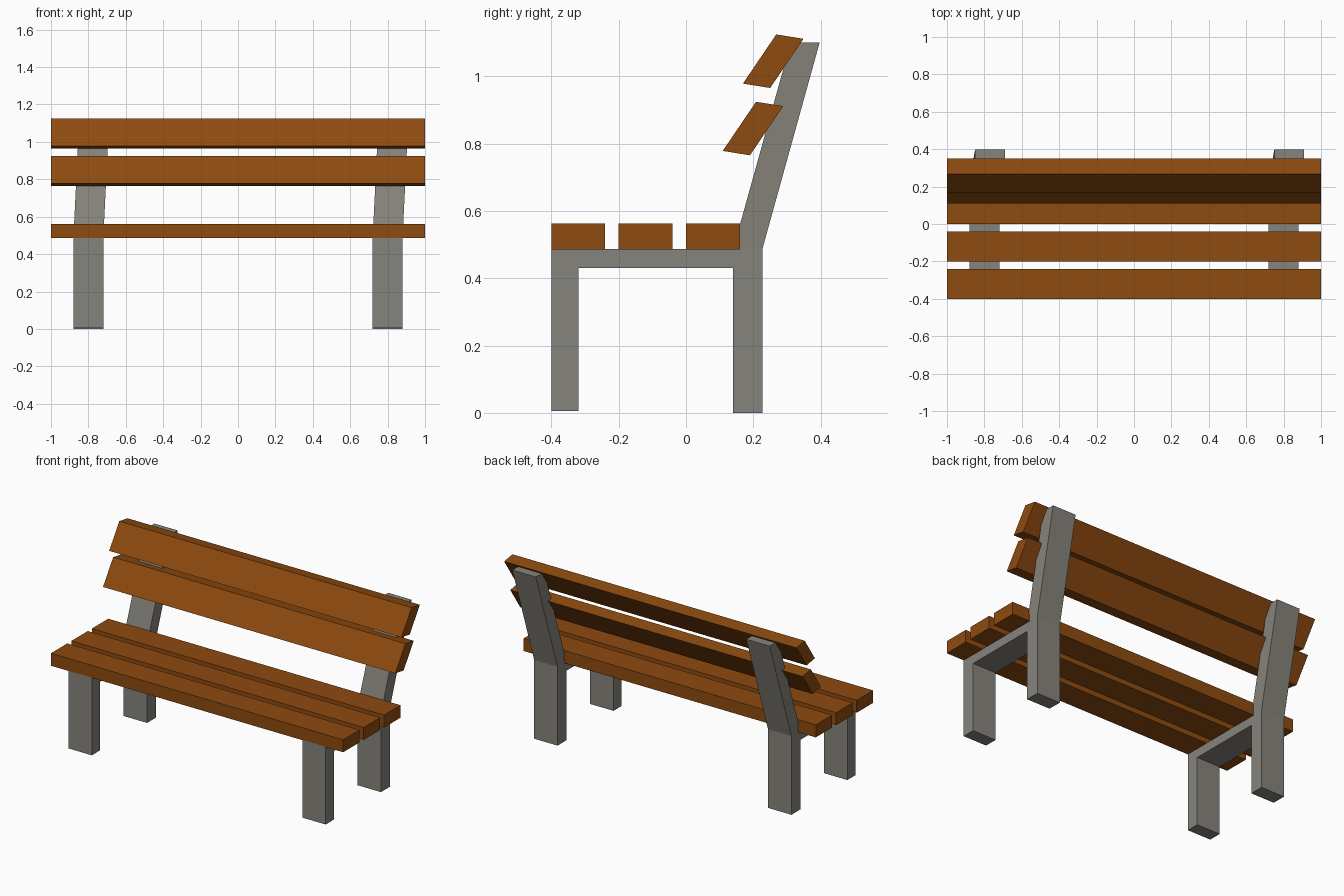
import bpy, bmesh
from mathutils import Vector

if "Cube" in bpy.data.objects:
    bpy.data.objects.remove(bpy.data.objects["Cube"])


def material(name, colour):
    mat = bpy.data.materials.new(name)
    mat.diffuse_color = (*colour, 1)
    mat.use_nodes = True
    mat.node_tree.nodes["Principled BSDF"].inputs["Base Color"].default_value = mat.diffuse_color
    return mat


wood = material("wood", (0.27, 0.07, 0.005))
stone = material("stone", (0.24, 0.23, 0.20))


def extruded(name, profiles, x0, x1, mat):
    """Extrude joined (y, z) profiles along x into a closed flat-faced solid."""
    bm = bmesh.new()
    verts = {}
    for profile in profiles:
        for p in profile:
            if p not in verts:
                verts[p] = bm.verts.new((x0, *p))
        bm.faces.new([verts[p] for p in profile])
    caps = bm.faces[:]
    res = bmesh.ops.extrude_face_region(bm, geom=caps, use_keep_orig=True)
    moved = [g for g in res["geom"] if isinstance(g, bmesh.types.BMVert)]
    bmesh.ops.translate(bm, verts=moved, vec=Vector((x1 - x0, 0, 0)))
    # Raked posts lean slightly sideways at the top
    if mat == stone:
        for v in bm.verts:
            if v.co.z > 1:
                v.co.x += 0.03
    bmesh.ops.recalc_face_normals(bm, faces=bm.faces[:])
    mesh = bpy.data.meshes.new(name)
    bm.to_mesh(mesh)
    bm.free()
    mesh.materials.append(mat)
    obj = bpy.data.objects.new(name, mesh)
    bpy.context.collection.objects.link(obj)
    return obj


# Side frames: legs with crossbar, plus the leaning backrest post
legs = [(-0.40, 0.006), (-0.32, 0.006), (-0.32, 0.43), (0.14, 0.43), (0.14, 0),
        (0.227, 0), (0.227, 0.487), (0.14, 0.487), (-0.40, 0.487)]
post = [(0.14, 0.487), (0.227, 0.487), (0.397, 1.10), (0.311, 1.10)]
for side, x in (("left", -0.8), ("right", 0.8)):
    extruded(side + "_frame", [legs, post], x - 0.08, x + 0.08, stone)

# Seat slats
for i in range(3):
    y = -0.40 + 0.20 * i
    extruded(f"seat_slat_{i + 1}",
             [[(y, 0.485), (y + 0.16, 0.485), (y + 0.16, 0.562), (y, 0.562)]],
             -1, 1, wood)

# Tilted backrest slats
slat = [(0.109, 0.778), (0.190, 0.765), (0.289, 0.911), (0.208, 0.924)]
for i in range(2):
    extruded(f"back_slat_{i + 1}",
             [[(y + 0.06 * i, z + 0.20 * i) for y, z in slat]], -1, 1, wood)
